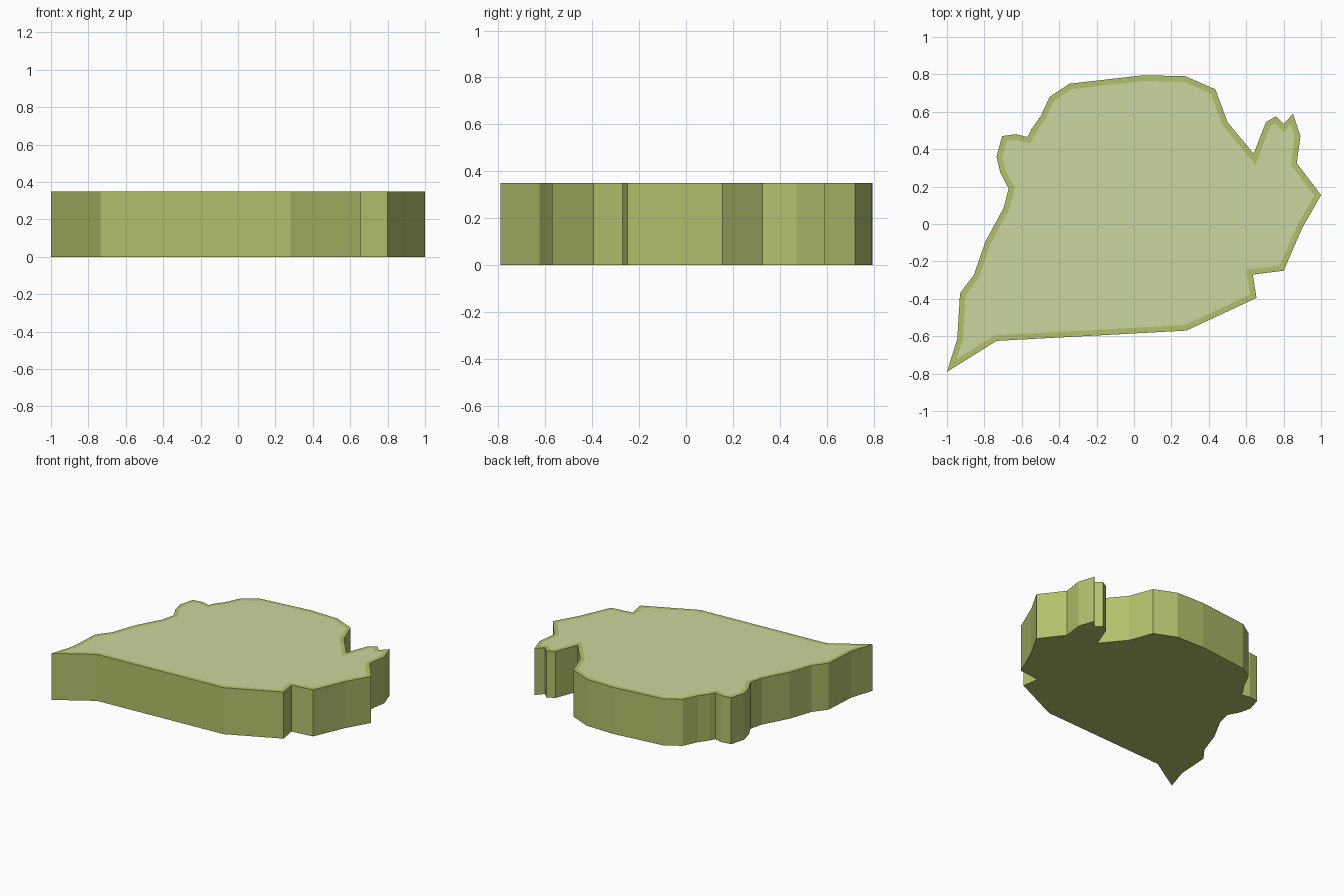
import bpy, bmesh

if "Cube" in bpy.data.objects:
    bpy.data.objects.remove(bpy.data.objects["Cube"])

HEIGHT = 0.35
RIM = 0.03

# Coastline-like outline, counter-clockwise from the front-left tip
OUTLINE = [
    (-1, -.79), (-.735, -.625), (.28, -.57), (.655, -.395), (.635, -.27),
    (.80, -.25), (.90, -.02), (1, .155), (.87, .325), (.89, .47),
    (.85, .59), (.80, .535), (.76, .575), (.705, .545), (.64, .375),
    (.50, .545), (.435, .72), (.275, .79), (.05, .795), (-.345, .75),
    (-.45, .68), (-.50, .575), (-.55, .505), (-.57, .465), (-.63, .48),
    (-.705, .47), (-.735, .36), (-.715, .275), (-.67, .19), (-.695, .09),
    (-.795, -.095), (-.855, -.27), (-.93, -.37), (-.945, -.615),
]


def material(name, color):
    mat = bpy.data.materials.new(name)
    mat.diffuse_color = (*color, 1)
    mat.use_nodes = True
    mat.node_tree.nodes["Principled BSDF"].inputs["Base Color"].default_value = mat.diffuse_color
    return mat


bm = bmesh.new()

# Base face, extruded upward into a slab
base = bm.faces.new([bm.verts.new((x, y, 0)) for x, y in OUTLINE])
ext = bmesh.ops.extrude_face_region(bm, geom=[base], use_keep_orig=True)
top_verts = [g for g in ext["geom"] if isinstance(g, bmesh.types.BMVert)]
top = next(g for g in ext["geom"] if isinstance(g, bmesh.types.BMFace))
bmesh.ops.translate(bm, verts=top_verts, vec=(0, 0, HEIGHT))
bmesh.ops.recalc_face_normals(bm, faces=bm.faces[:])

# Flat inset on top leaves a coloured rim around the paler surface
bmesh.ops.inset_region(bm, faces=[top], thickness=RIM, use_even_offset=True)
top.material_index = 1

mesh = bpy.data.meshes.new("island_slab")
bm.to_mesh(mesh)
bm.free()
mesh.materials.append(material("side_green", (.45, .53, .15)))
mesh.materials.append(material("top_pale_green", (.60, .67, .34)))
slab = bpy.data.objects.new("island_slab", mesh)
bpy.context.collection.objects.link(slab)
